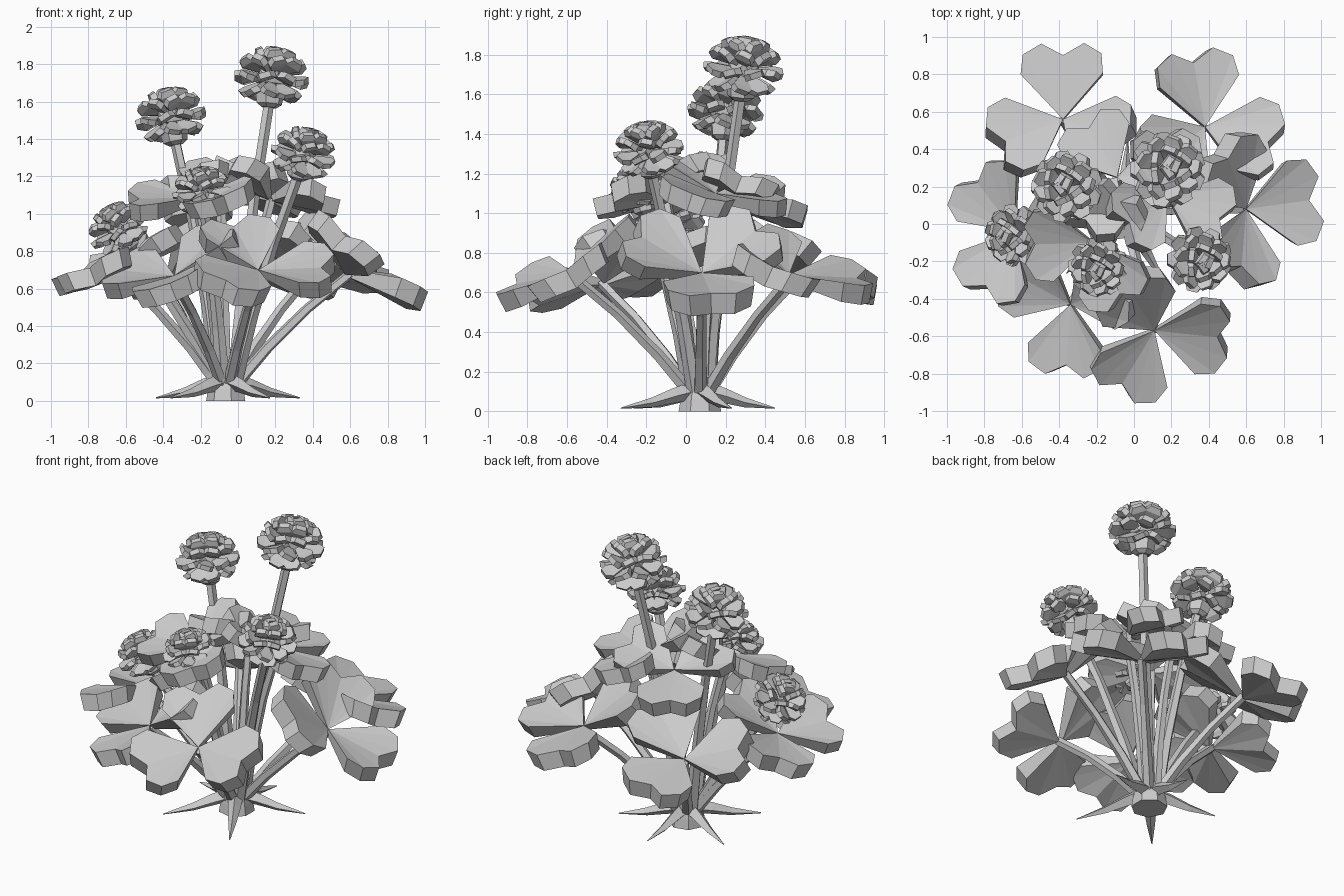
import bpy, bmesh, math
from math import radians, sin, cos, pi
from mathutils import Matrix, Vector

cube = bpy.data.objects.get("Cube")
if cube:
    bpy.data.objects.remove(cube, do_unlink=True)

grey = bpy.data.materials.new("plain_grey")
grey.use_nodes = True
grey.diffuse_color = (0.6, 0.6, 0.6, 1)
grey.node_tree.nodes["Principled BSDF"].inputs["Base Color"].default_value = (0.6, 0.6, 0.6, 1)

BASE = Vector((-0.06, 0.07, 0.0))


def finish(bm, name):
    """Turn a bmesh into a flat shaded object."""
    bmesh.ops.recalc_face_normals(bm, faces=bm.faces)
    mesh = bpy.data.meshes.new(name)
    bm.to_mesh(mesh)
    bm.free()
    mesh.materials.append(grey)
    obj = bpy.data.objects.new(name, mesh)
    bpy.context.collection.objects.link(obj)


def tube(bm, path, radii, sides=5):
    """Faceted tube through the path points."""
    rings = []
    for i, p in enumerate(path):
        d = path[min(i + 1, len(path) - 1)] - path[max(i - 1, 0)]
        q = d.to_track_quat('Z', 'Y')
        ring = [2 * pi * k / sides for k in range(sides)]
        rings.append([bm.verts.new(p + q @ Vector((radii[i] * cos(a), radii[i] * sin(a), 0)))
                      for a in ring])
    for a, b in zip(rings, rings[1:]):
        for k in range(sides):
            n = (k + 1) % sides
            bm.faces.new((a[k], a[n], b[n], b[k]))
    bm.faces.new(rings[0][::-1])
    bm.faces.new(rings[-1])


def stem(name, tip, r0, r1, bow):
    """Stem rising from the crown, bowed slightly upward."""
    tip = Vector(tip)
    out = Vector((tip.x - BASE.x, tip.y - BASE.y, 0)).normalized()
    start = BASE + out * 0.05 + Vector((0, 0, 0.09))
    path = [start.lerp(tip, t) + (Vector((0, 0, 1)) - out) * bow * sin(pi * t)
            for t in (0, 0.3, 0.65, 1)]
    bm = bmesh.new()
    tube(bm, path, [r0, (r0 + r1) / 2, r1, r1])
    finish(bm, name)


# Heart shaped half outline: along, across, height
HALF = [(0.25, 0.23, 0.03), (0.36, 0.22, 0.01), (0.42, 0.12, -0.01)]


def leaflet(bm, m, s):
    """Thick heart, wedge shaped towards its base, with a valley midrib."""
    rim = HALF + [(0.355, 0, -0.02)] + [(u, -v, h) for u, v, h in reversed(HALF)]
    top = [bm.verts.new(m @ (Vector(p) * s)) for p in rim]
    low = [bm.verts.new(m @ (Vector((u * 0.97, v * 0.92, h - 0.11)) * s)) for u, v, h in rim]
    a = bm.verts.new(m @ Vector((0, 0, 0)))
    b = bm.verts.new(m @ Vector((0, 0, -0.04 * s)))
    for i in range(len(rim) - 1):
        bm.faces.new((a, top[i], top[i + 1]))
        bm.faces.new((b, low[i + 1], low[i]))
        bm.faces.new((top[i], low[i], low[i + 1], top[i + 1]))
    bm.faces.new((a, b, low[0], top[0]))
    bm.faces.new((a, top[-1], low[-1], b))


def leaf(name, centre, az, spin, s, tilt, cup):
    """Three leaflets on a plane leaning outward, with a stem."""
    az = radians(az)
    lean = Matrix.Rotation(radians(tilt), 4, Vector((-sin(az), cos(az), 0)))
    bm = bmesh.new()
    for k in range(3):
        m = (Matrix.Translation(centre) @ lean
             @ Matrix.Rotation(radians(spin + 120 * k), 4, 'Z')
             @ Matrix.Rotation(radians(-cup), 4, 'Y'))
        leaflet(bm, m, s)
    finish(bm, name)
    stem(name + "_stem", Vector(centre) - Vector((0, 0, 0.02)), 0.035, 0.027, 0.02)


# Petal rings: elevation, count, length
RINGS = [(-40, 8, 0.98), (-5, 9, 1.0), (30, 9, 0.98), (58, 6, 0.97), (80, 3, 0.95)]


def flower(name, centre, r, az, tilt):
    """Ball of blocky, twisted petals on a tall stem."""
    centre = Vector(centre)
    az = radians(az)
    lean = Matrix.Rotation(radians(tilt), 4, Vector((-sin(az), cos(az), 0)))
    frame = Matrix.Translation(centre) @ lean @ Matrix.Diagonal((1, 1, 0.86, 1))
    bm = bmesh.new()
    for j, (elev, count, length) in enumerate(RINGS):
        for k in range(count):
            twist = 24 if (j + k) % 2 else -24
            m = (frame @ Matrix.Rotation(2 * pi * (k + 0.5 * (j % 2)) / count, 4, 'Z')
                 @ Matrix.Rotation(radians(-elev), 4, 'Y')
                 @ Matrix.Rotation(radians(twist), 4, 'X'))
            outer = r * length
            # sections: distance, half width, half thickness, lift
            secs = [(0.3, 0.06, 0.05, 0), (0.8, 0.26, 0.11, -0.02), (1.0, 0.16, 0.09, 0.03)]
            loops = [[bm.verts.new(m @ Vector((d * outer, y * w * r, z * t * r + lift * r)))
                      for y, z in ((-1, -1), (1, -1), (1, 1), (-1, 1))]
                     for d, w, t, lift in secs]
            for a, b in zip(loops, loops[1:]):
                for i in range(4):
                    n = (i + 1) % 4
                    bm.faces.new((a[i], a[n], b[n], b[i]))
            bm.faces.new(loops[0][::-1])
            bm.faces.new(loops[-1])
    bmesh.ops.create_icosphere(bm, subdivisions=1, radius=r * 0.45, matrix=frame)
    # cup below the petals
    down = lean @ Vector((0, 0, -1))
    tube(bm, [centre + down * r * k for k in (0.4, 0.72, 0.82)], [r * 0.4, r * 0.35, r * 0.2], 6)
    finish(bm, name)
    stem(name + "_stem", centre + down * r * 0.6, 0.04, 0.029, 0.02)


# Crown at the foot
bm = bmesh.new()
tube(bm, [BASE, BASE + Vector((0, 0, 0.06)), BASE + Vector((0, 0, 0.14))], [0.11, 0.1, 0.08], 7)
finish(bm, "crown")

# Tapering roots spread on the ground: direction, reach
bm = bmesh.new()
for a, reach in ((-60, 0.46), (22, 0.42), (86, 0.38), (157, 0.41), (228, 0.45)):
    d = Vector((cos(radians(a)), sin(radians(a)), 0))
    tube(bm, [BASE + d * reach * f + Vector((0, 0, z)) for f, z in
              ((0.12, 0.1), (0.32, 0.08), (0.6, 0.045), (1, 0.016))],
         [0.045, 0.038, 0.025, 0.003], 4)
finish(bm, "roots")

# Lower leaves: centre, lean direction, leaflet direction, size, lean, cupping
LOWER = [((-0.38, 0.56, 0.69), 112, 89, 0.97, 25, 20),
         ((0.38, 0.52, 0.69), 55, 102, 0.98, 25, 18),
         ((0.60, 0.08, 0.70), 3, 8, 1.0, 37, 23),
         ((0.11, -0.57, 0.70), 285, 238, 0.95, 32, 16),
         ((-0.34, -0.43, 0.67), 222, 267, 0.92, 29, 17),
         ((-0.64, -0.04, 0.70), 180, 125, 0.92, 24, 16)]
for i, spec in enumerate(LOWER):
    leaf("lower_leaf_%d" % (i + 1), *spec)

# Upper leaves
UPPER = [((-0.09, 0.25, 1.08), 115, 120, 0.87), ((0.18, 0.15, 1.10), 35, 95, 0.85),
         ((-0.22, -0.10, 1.09), 235, 180, 0.87)]
for i, (c, az, spin, s) in enumerate(UPPER):
    leaf("upper_leaf_%d" % (i + 1), c, az, spin, s, 23, 15)

# Flower heads: centre, radius, lean direction, lean
FLOWERS = [((0.18, 0.29, 1.73), 0.20, 45, 8), ((-0.36, 0.20, 1.52), 0.19, 155, 12),
           ((0.35, -0.19, 1.32), 0.175, 325, 16), ((-0.64, -0.06, 0.92), 0.165, 190, 32),
           ((-0.19, -0.23, 1.12), 0.16, 245, 14)]
for i, f in enumerate(FLOWERS):
    flower("flower_%d" % (i + 1), *f)
